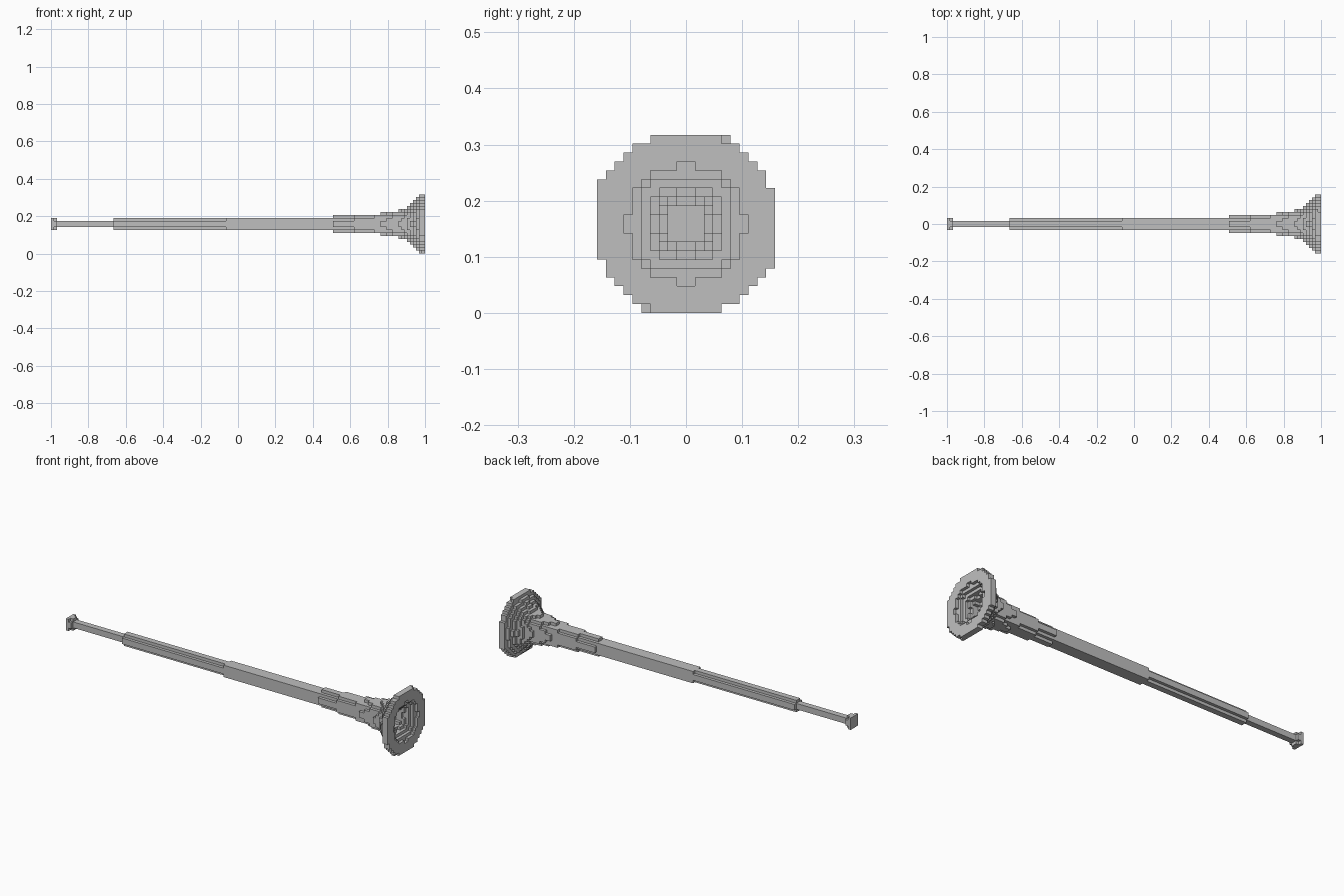
import bpy
import bmesh

if "Cube" in bpy.data.objects:
    bpy.data.objects.remove(bpy.data.objects["Cube"])

U = 2 / 126          # size of one block
HALF = 10            # bell radius in blocks

grey = bpy.data.materials.new("plain grey")
grey.use_nodes = True
colour = (0.52, 0.52, 0.52, 1)
grey.diffuse_color = colour
grey.node_tree.nodes["Principled BSDF"].inputs["Base Color"].default_value = colour


def disc(radius, cap=HALF):
    """Block centres (y, z) inside a circle, limited to a square of half-size cap."""
    span = [i + 0.5 for i in range(-HALF, HALF)]
    return {(y, z) for y in span for z in span
            if y * y + z * z <= radius * radius and max(abs(y), abs(z)) < cap}


square2, square4 = disc(0.8), disc(2.2)
plus4 = disc(1.7)
rim = disc(10.25) | {(-9.5, 4.5), (9.5, -4.5)}

# Each section: part name, start, end (in blocks along x), cross-section
sections = [
    ("mouthpiece", 0, 1, square4),
    ("mouthpiece", 1, 2, plus4),
    ("thin_tube", 2, 21, square2),
    ("ridged_tube", 21, 59, plus4),
    ("main_tube", 59, 95, square4),
    ("bell_throat", 95, 102, disc(2.6)),
    ("bell_throat", 102, 109, disc(2.95)),
    ("bell_throat", 109, 111, disc(3.6, 3)),
    ("bell_throat", 111, 113, disc(3.6)),
    ("bell_throat", 113, 115, disc(3.85)),
    ("bell_throat", 115, 116, disc(4.4)),
    ("bell_throat", 116, 117, disc(4.4) - disc(2.2)),
    ("bell_throat", 117, 118, disc(4.6) - disc(2.6)),
    ("bell_throat", 118, 119, disc(4.8) - disc(2.6)),
    ("bell_throat", 119, 120, disc(5.2) - disc(2.6)),
    ("bell_flare", 120, 121, disc(5.75) - disc(2.95)),
    ("bell_flare", 121, 122, disc(6.6) - disc(2.95)),
    ("bell_flare", 122, 123, disc(7.6) - disc(3.6)),
    ("bell_flare", 123, 124, disc(8.75) - disc(4.4)),
    ("bell_rim", 124, 125, (rim | {(4.5, 9.5), (-4.5, -9.5)}) - disc(5.75, 5)),
    ("bell_rim", 125, 126, rim - disc(6.55)),
]

meshes = {}
for i, (name, x0, x1, cells) in enumerate(sections):
    bm = meshes.setdefault(name, bmesh.new())

    def quad(points):
        bm.faces.new([bm.verts.new((x * U - 1, y * U, (z + HALF) * U)) for x, y, z in points])

    before = sections[i - 1][3] if i else set()
    after = sections[i + 1][3] if i + 1 < len(sections) else set()
    for y, z in sorted(cells):
        # Long side walls
        for dy, dz in ((1, 0), (-1, 0), (0, 1), (0, -1)):
            if (y + dy, z + dz) not in cells:
                cy, cz = y + dy / 2, z + dz / 2
                a = (cy + dz / 2, cz - dy / 2)
                b = (cy - dz / 2, cz + dy / 2)
                quad([(x0, *a), (x0, *b), (x1, *b), (x1, *a)])
        # Step faces at either end
        ring = [(y - .5, z - .5), (y + .5, z - .5), (y + .5, z + .5), (y - .5, z + .5)]
        if (y, z) not in after:
            quad([(x1, *p) for p in ring])
        if (y, z) not in before:
            quad([(x0, *p) for p in reversed(ring)])

# One flat-shaded object for each part
for name, bm in meshes.items():
    bmesh.ops.remove_doubles(bm, verts=bm.verts, dist=U / 100)
    mesh = bpy.data.meshes.new(name)
    bm.to_mesh(mesh)
    bm.free()
    mesh.materials.append(grey)
    bpy.context.collection.objects.link(bpy.data.objects.new(name, mesh))
